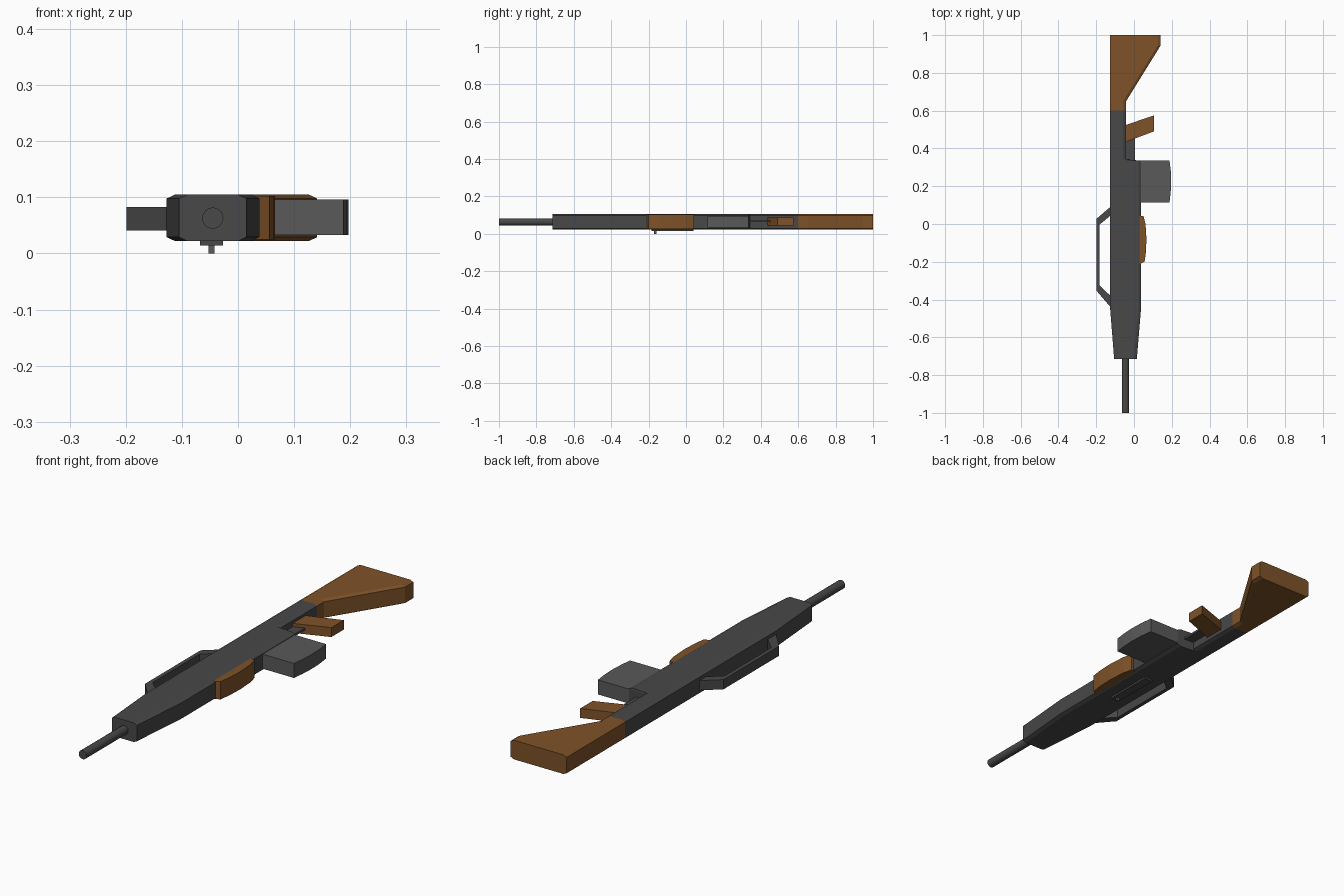
import bpy, bmesh, math

if "Cube" in bpy.data.objects:
    bpy.data.objects.remove(bpy.data.objects["Cube"])


def material(name, rgb):
    m = bpy.data.materials.new(name)
    m.diffuse_color = (*rgb, 1)
    m.use_nodes = True
    m.node_tree.nodes["Principled BSDF"].inputs["Base Color"].default_value = m.diffuse_color
    return m


DARK = material("dark_metal", (0.065, 0.065, 0.065))
GREY = material("grey_metal", (0.10, 0.10, 0.10))
WOOD = material("wood", (0.21, 0.085, 0.022))


def finish(bm, name, mat):
    bmesh.ops.recalc_face_normals(bm, faces=bm.faces)
    mesh = bpy.data.meshes.new(name)
    bm.to_mesh(mesh)
    bm.free()
    mesh.materials.append(mat)
    ob = bpy.data.objects.new(name, mesh)
    bpy.context.collection.objects.link(ob)
    return ob


def loft(name, sections, mat, z0=0.022, z1=0.105, cx=0.015, cz=0.007):
    """Join chamfered rectangles, each given as (y, x min, x max)."""
    bm = bmesh.new()
    rings = []
    for y, a, b in sections:
        pts = [(a + cx, z0), (b - cx, z0), (b, z0 + cz), (b, z1 - cz),
               (b - cx, z1), (a + cx, z1), (a, z1 - cz), (a, z0 + cz)]
        rings.append([bm.verts.new((x, y, z)) for x, z in pts])
    for r, s in zip(rings, rings[1:]):
        for i in range(8):
            j = (i + 1) % 8
            bm.faces.new((r[i], r[j], s[j], s[i]))
    bm.faces.new(rings[0])
    bm.faces.new(rings[-1])
    return finish(bm, name, mat)


def prism(name, outline, z0, z1, mat):
    """Extrude an xy outline between two heights."""
    bm = bmesh.new()
    face = bm.faces.new([bm.verts.new((x, y, z0)) for x, y in outline])
    ext = bmesh.ops.extrude_face_region(bm, geom=[face])["geom"]
    for v in ext:
        if isinstance(v, bmesh.types.BMVert):
            v.co.z = z1
    return finish(bm, name, mat)


def box(name, x0, x1, y0, y1, z0, z1, mat):
    return prism(name, [(x0, y0), (x1, y0), (x1, y1), (x0, y1)], z0, z1, mat)


# receiver and tapered front
loft("receiver", [(-0.715, -0.105, 0.015), (-0.44, -0.127, 0.038),
                  (0.335, -0.127, 0.038), (0.342, -0.127, -0.042),
                  (0.60, -0.127, -0.042)], DARK)

# wooden shoulder stock
loft("stock", [(0.60, -0.127, -0.042), (0.65, -0.127, -0.042),
               (0.945, -0.127, 0.141), (1.0, -0.127, 0.141)], WOOD)

# barrel
bpy.ops.mesh.primitive_cylinder_add(vertices=16, radius=0.019, depth=0.32,
                                    location=(-0.045, -0.84, 0.063),
                                    rotation=(math.pi / 2, 0, 0))
barrel = bpy.context.object
barrel.name = "barrel"
barrel.data.materials.append(DARK)
bpy.ops.object.shade_smooth_by_angle()

# carry handle
prism("carry_handle", [(-0.12, 0.095), (-0.199, 0.027), (-0.199, -0.353),
                       (-0.12, -0.445), (-0.12, -0.385), (-0.182, -0.325),
                       (-0.182, -0.003), (-0.12, 0.048)], 0.041, 0.083, DARK)

# magazine with a slightly curved end
prism("magazine", [(0.02, 0.115), (0.188, 0.115), (0.194, 0.165), (0.197, 0.22),
                   (0.195, 0.28), (0.188, 0.335), (0.02, 0.335)],
      0.033, 0.096, GREY)

# wooden fore grip and rear grip
prism("fore_grip", [(0.025, 0.043), (0.05, 0.043), (0.061, 0.0), (0.066, -0.08),
                    (0.063, -0.15), (0.056, -0.20), (0.025, -0.215)],
      0.025, 0.102, WOOD)
prism("rear_grip", [(-0.055, 0.52), (-0.055, 0.43), (0.105, 0.49),
                    (0.105, 0.575)], 0.045, 0.086, WOOD)

# trigger plate
box("trigger_guard", -0.05, 0.004, 0.33, 0.455, 0.062, 0.072, DARK)

# side bolt: slide plate and handle
box("bolt_plate", -0.068, -0.027, -0.185, 0.04, 0.014, 0.03, DARK)
box("bolt_handle", -0.053, -0.042, -0.170, -0.158, 0.0, 0.02, GREY)
